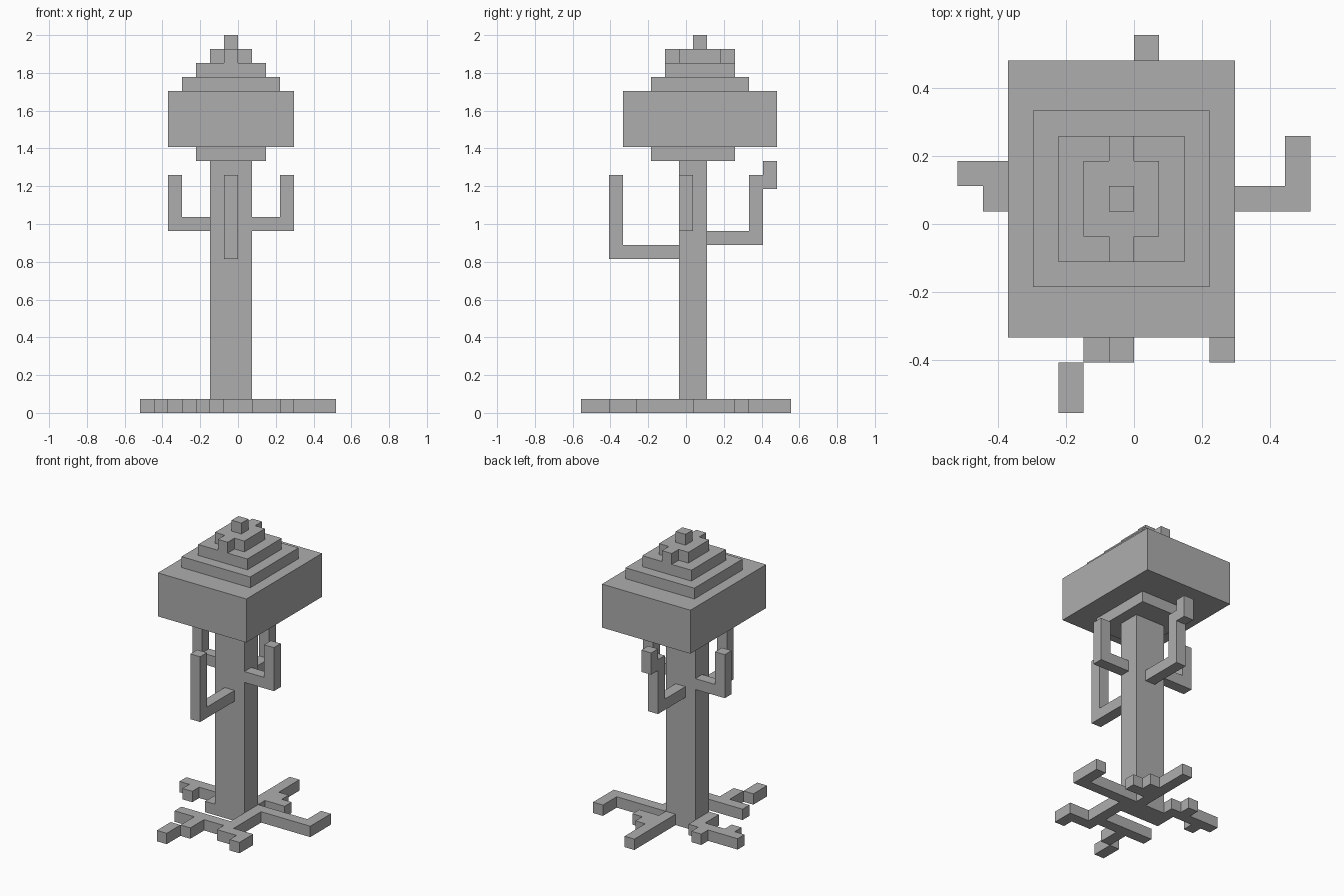
import bpy
import bmesh
from mathutils import Vector

old = bpy.data.objects.get("Cube")
if old:
    bpy.data.objects.remove(old, do_unlink=True)

# Grid of cubes: 14 wide, 15 deep, 27 high
UNIT = 2 / 27
ORIGIN = Vector((7, 7.5, 0))

grey = bpy.data.materials.new("plain grey")
grey.use_nodes = True
GREY = (0.42, 0.42, 0.42, 1)
grey.diffuse_color = GREY
grey.node_tree.nodes["Principled BSDF"].inputs["Base Color"].default_value = GREY


def block(x, y, z):
    """Cells of a block; each argument is one cell index or a (start, end) range."""
    spans = [range(*s) if isinstance(s, tuple) else (s,) for s in (x, y, z)]
    return {(i, j, k) for i in spans[0] for j in spans[1] for k in spans[2]}


def root(*pieces):
    """Ground level blocks joined together."""
    return set().union(*(block(x, y, 0) for x, y in pieces))


parts = {
    "trunk": block((5, 8), (7, 9), (0, 18)),

    # Stepped crown
    "crown_underside": block((4, 9), (5, 11), 18),
    "crown_main": block((2, 11), (3, 14), (19, 23)),
    "crown_lower_step": block((3, 10), (5, 12), 23),
    "crown_upper_step": block((4, 9), (6, 11), 24),
    "crown_cap": block((5, 8), (7, 10), 25) | block(6, (6, 11), 25),
    "crown_tip": block(6, 8, 26),

    # Upturned branches
    "left_branch": block((8, 11), 7, 13) | block(10, 7, (13, 17)),
    "right_branch": block((2, 5), 8, 13) | block(2, 8, (13, 17)),
    "front_branch": block(6, (2, 7), 11) | block(6, 2, (11, 17)),
    "back_branch": (block(6, (9, 13), 12) | block(6, 12, (12, 17))
                    | block(6, 13, (16, 18))),

    # Crooked roots
    "left_root": root(((8, 14), 8), (13, (8, 11))),
    "right_root": root((4, (7, 10)), ((0, 5), 9), (1, 8), (3, 10)),
    "back_root": root((7, (9, 15)), (8, (10, 12)), (9, 10)),
    "front_root": root((8, (3, 8)), ((3, 8), 4), ((8, 11), 3), (10, 2),
                       (5, (2, 4)), (4, (0, 2))),
}

filled = set().union(*parts.values())


def build(name, cells):
    """Make an object from the outer faces of its cells."""
    bm = bmesh.new()
    for cell in sorted(cells):
        base = Vector(cell)
        for axis in range(3):
            for side in (0, 1):
                step = [0, 0, 0]
                step[axis] = 1 if side else -1
                if tuple(c + s for c, s in zip(cell, step)) in filled:
                    continue
                u, v = Vector(), Vector()
                u[(axis + 1) % 3] = 1
                v[(axis + 2) % 3] = 1
                start = base.copy()
                start[axis] += side
                corners = [start, start + u, start + u + v, start + v]
                if not side:
                    corners.reverse()
                bm.faces.new([bm.verts.new((c - ORIGIN) * UNIT) for c in corners])
    bmesh.ops.remove_doubles(bm, verts=bm.verts, dist=UNIT / 100)
    bmesh.ops.dissolve_limit(bm, angle_limit=0.01, verts=bm.verts, edges=bm.edges)
    mesh = bpy.data.meshes.new(name)
    bm.to_mesh(mesh)
    bm.free()
    mesh.materials.append(grey)
    bpy.context.scene.collection.objects.link(bpy.data.objects.new(name, mesh))


for part_name, part_cells in parts.items():
    build(part_name, part_cells)
